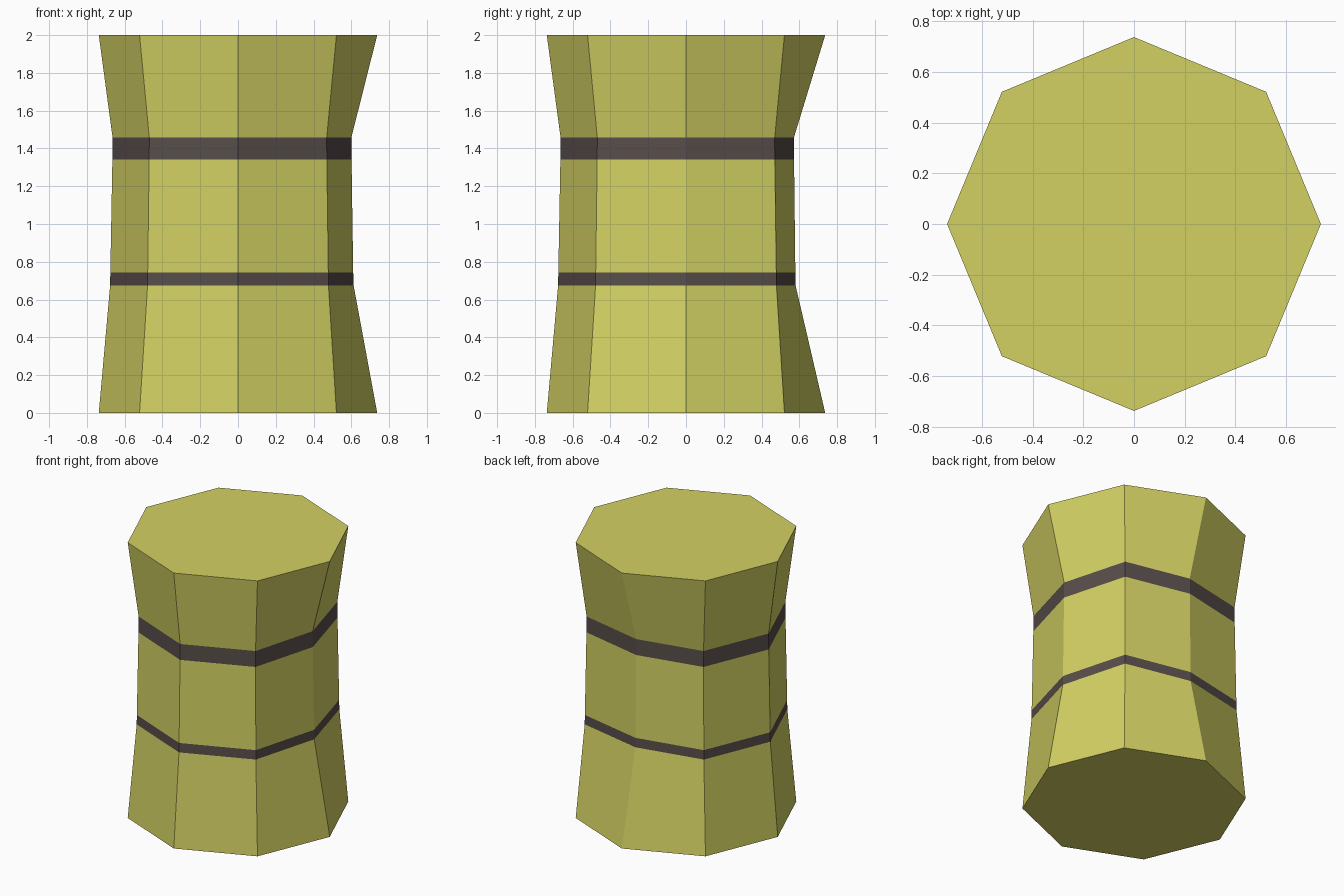
import bpy, bmesh, math

if "Cube" in bpy.data.objects:
    bpy.data.objects.remove(bpy.data.objects["Cube"])

def material(name, rgb):
    m = bpy.data.materials.new(name)
    m.diffuse_color = (*rgb, 1)
    m.use_nodes = True
    m.node_tree.nodes["Principled BSDF"].inputs["Base Color"].default_value = m.diffuse_color
    return m

yellow = material("olive_yellow", (0.65, 0.64, 0.125))
dark = material("dark_band", (0.098, 0.076, 0.069))

# Rings: height, regular radius, radius of the dented +x corner, of the dented +y corner
rings = [
    (0.0, 0.737, 0.737, 0.737),
    (0.675, 0.677, 0.612, 0.58),
    (0.743, 0.676, 0.61, 0.579),
    (1.342, 0.665, 0.601, 0.572),
    (1.457, 0.664, 0.60, 0.571),
    (2.0, 0.737, 0.737, 0.737),
]
banded = {1, 3}  # ring spans painted dark

bm = bmesh.new()
loops = []
for z, r, rx, ry in rings:
    loop = []
    for i in range(8):
        rad = rx if i == 0 else ry if i == 2 else r
        a = i * math.pi / 4
        loop.append(bm.verts.new((rad * math.cos(a), rad * math.sin(a), z)))
    loops.append(loop)

# Side walls, with dark bands by height
for k in range(len(loops) - 1):
    lo, hi = loops[k], loops[k + 1]
    for i in range(8):
        j = (i + 1) % 8
        f = bm.faces.new((lo[i], lo[j], hi[j], hi[i]))
        f.material_index = 1 if k in banded else 0

# End caps
bm.faces.new(loops[0][::-1])
bm.faces.new(loops[-1])

mesh = bpy.data.meshes.new("barrel")
bm.to_mesh(mesh)
bm.free()
mesh.materials.append(yellow)
mesh.materials.append(dark)
bpy.context.collection.objects.link(bpy.data.objects.new("barrel", mesh))
